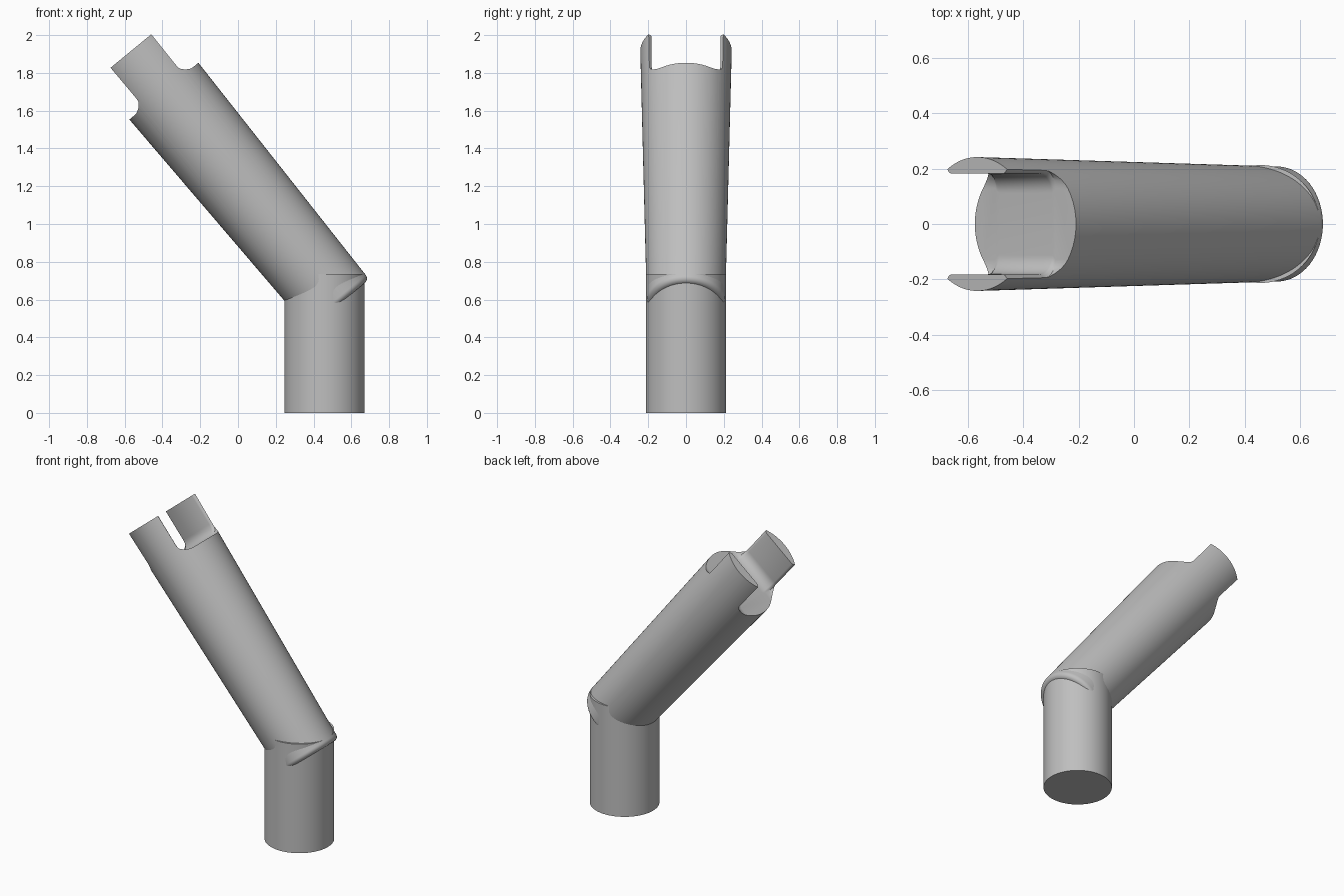
import bpy, bmesh
from math import sin, cos, pi, radians

cube = bpy.data.objects.get("Cube")
if cube:
    bpy.data.objects.remove(cube, do_unlink=True)

grey = bpy.data.materials.new("plain grey")
grey.use_nodes = True
colour = (0.52, 0.52, 0.52, 1)
grey.diffuse_color = colour
grey.node_tree.nodes["Principled BSDF"].inputs["Base Color"].default_value = colour


def finish(name, bm):
    """Turn a bmesh into a linked, coloured object."""
    bmesh.ops.recalc_face_normals(bm, faces=bm.faces)
    mesh = bpy.data.meshes.new(name)
    bm.to_mesh(mesh)
    bm.free()
    mesh.materials.append(grey)
    obj = bpy.data.objects.new(name, mesh)
    bpy.context.collection.objects.link(obj)
    return obj


def skin(name, rings):
    """Join closed rings of points into a capped solid."""
    bm = bmesh.new()
    loops = [[bm.verts.new(p) for p in ring] for ring in rings]
    n = len(loops[0])
    for a, b in zip(loops, loops[1:]):
        for i in range(n):
            j = (i + 1) % n
            bm.faces.new((a[i], a[j], b[j], b[i]))
    bm.faces.new(loops[0])
    bm.faces.new(loops[-1])
    return finish(name, bm)


def lathe(name, profile, sides=96):
    """Round solid from (radius, height) pairs."""
    return skin(name, [[(r * cos(2 * pi * i / sides), r * sin(2 * pi * i / sides), z)
                        for i in range(sides)] for r, z in profile])


def smooth(obj):
    bpy.ops.object.select_all(action="DESELECT")
    obj.select_set(True)
    bpy.context.view_layer.objects.active = obj
    bpy.ops.object.shade_smooth_by_angle(angle=radians(30))


# Upright round base
base = lathe("upright_base", [(0.213, 0), (0.213, 0.735)])
base.location.x = 0.458
smooth(base)

# Leaning arm: slight taper, lower rim rounded
rim = 0.03
start = 0.105
profile = [(0.208 - rim + rim * sin(t * pi / 12), start + rim - rim * cos(t * pi / 12))
           for t in range(7)]
arm = lathe("leaning_arm", profile + [(0.242, 1.84)])

# Slot cutter: U shape with rounded floor corners, flared at both mouths
floor, fillet = 1.565, 0.07


def slot_ring(x, w):
    half = [(w, 2.1)] + [(w - fillet + fillet * cos(t * pi / 20),
                          floor + fillet - fillet * sin(t * pi / 20)) for t in range(11)]
    outline = half + [(-y, z) for y, z in reversed(half)]
    return [(x, y, z) for y, z in outline]


flare = [(0.122, 0.182), (0.132, 0.187), (0.14, 0.198), (0.4, 0.198)]
stations = [(-x, w) for x, w in reversed(flare)] + flare
cutter = skin("slot_cutter", [slot_ring(x, w) for x, w in stations])
cutter.hide_render = True

# Cut the slot, leaving two prongs
cut = arm.modifiers.new("slot", "BOOLEAN")
cut.operation = "DIFFERENCE"
cut.solver = "EXACT"
cut.object = cutter
bpy.ops.object.select_all(action="DESELECT")
arm.select_set(True)
bpy.context.view_layer.objects.active = arm
bpy.ops.object.modifier_apply(modifier="slot")
bpy.data.objects.remove(cutter, do_unlink=True)
smooth(arm)

# Lean the arm towards -x
arm.rotation_euler.y = -radians(39.4)
arm.location = (0.601, 0, 0.494)
